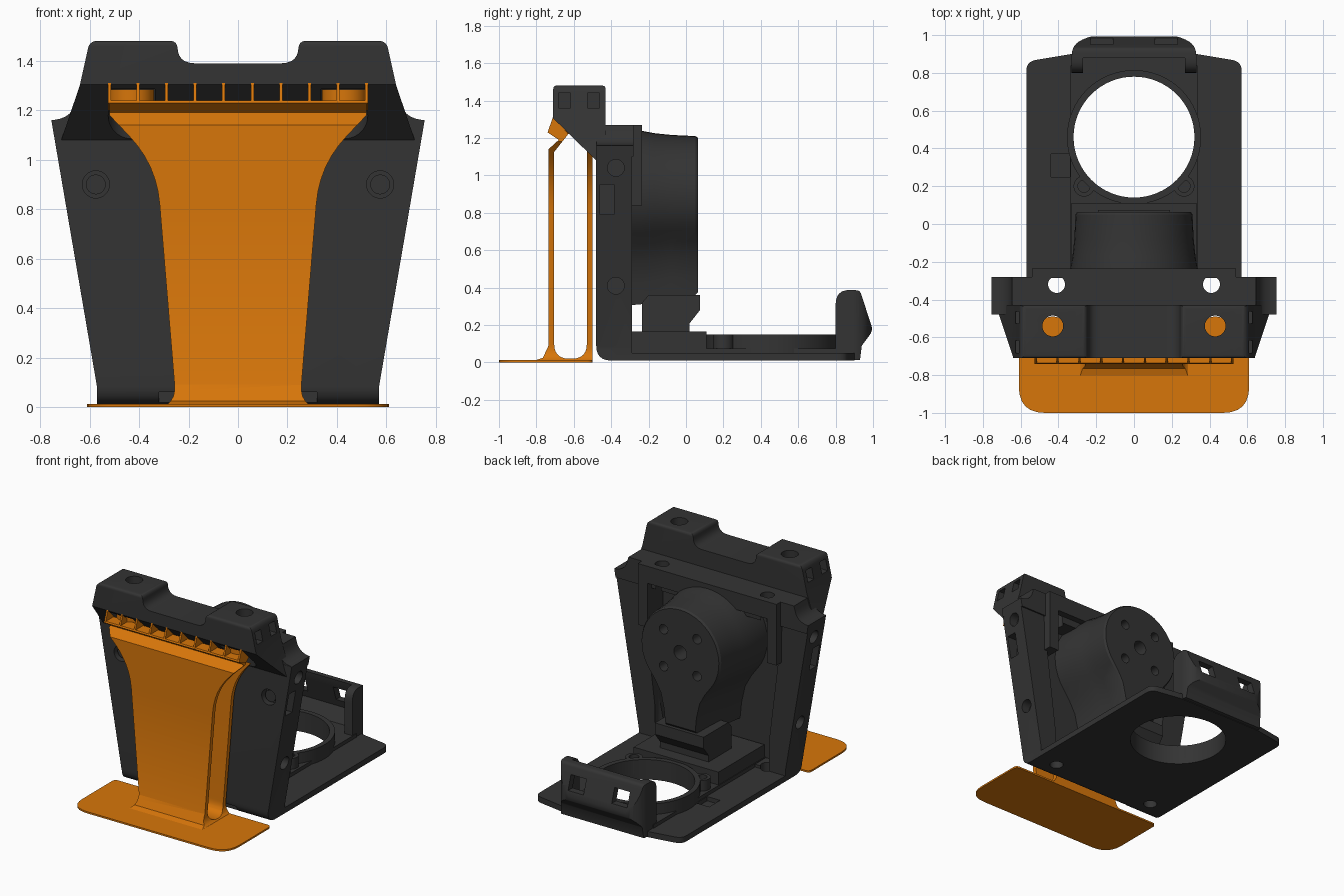
import bpy, bmesh, math
from math import sin, cos, radians
from mathutils import Vector

if "Cube" in bpy.data.objects:
    bpy.data.objects.remove(bpy.data.objects["Cube"])


def material(name, rgb):
    m = bpy.data.materials.new(name)
    m.use_nodes = True
    m.diffuse_color = (*rgb, 1)
    m.node_tree.nodes["Principled BSDF"].inputs["Base Color"].default_value = (*rgb, 1)
    return m


DARK = material("charcoal plastic", (0.034, 0.034, 0.034))
ORANGE = material("orange plastic", (0.68, 0.18, 0.003))


def make(name, bm, mat):
    bmesh.ops.recalc_face_normals(bm, faces=bm.faces)
    if bm.calc_volume(signed=True) < 0:
        bmesh.ops.reverse_faces(bm, faces=bm.faces)
    me = bpy.data.meshes.new(name)
    bm.to_mesh(me)
    bm.free()
    me.materials.append(mat)
    ob = bpy.data.objects.new(name, me)
    bpy.context.collection.objects.link(ob)
    return ob


def rounded(pts):
    """Fillet every corner that carries a third value, its radius."""
    out = []
    for i, p in enumerate(pts):
        c = Vector(p[:2])
        if len(p) < 3:
            out.append(c)
            continue
        a = c + (Vector(pts[i - 1][:2]) - c).normalized() * p[2]
        b = c + (Vector(pts[(i + 1) % len(pts)][:2]) - c).normalized() * p[2]
        for k in range(7):
            t = k / 6
            out.append(a * (1 - t) ** 2 + c * 2 * t * (1 - t) + b * t * t)
    return out


def mirrored(half):
    return half + [(-p[0], *p[1:]) for p in reversed(half)]


def place(axis, u, v, w):
    return {"x": (w, u, v), "y": (u, w, v), "z": (u, v, w)}[axis]


def loft(name, rings, axis, mat):
    """Skin a list of (level, outline) rings and cap the ends."""
    bm = bmesh.new()
    loops = [[bm.verts.new(place(axis, u, v, w)) for u, v in ring] for w, ring in rings]
    for a, b in zip(loops, loops[1:]):
        for i in range(len(a)):
            bm.faces.new((a[i - 1], a[i], b[i], b[i - 1]))
    bm.faces.new(loops[0])
    bm.faces.new(loops[-1])
    return make(name, bm, mat)


def prism(name, pts, axis, lo, hi, mat=DARK):
    ring = [tuple(p) for p in rounded(pts)]
    return loft(name, [(lo, ring), (hi, ring)], axis, mat)


def box(name, x0, x1, y0, y1, z0, z1, mat=DARK):
    return prism(name, [(x0, y0), (x1, y0), (x1, y1), (x0, y1)], "z", z0, z1, mat)


def cyl(name, u, v, r, axis, lo, hi, mat=DARK, n=40):
    ring = [(u + r * cos(math.tau * i / n), v + r * sin(math.tau * i / n)) for i in range(n)]
    return loft(name, [(lo, ring), (hi, ring)], axis, mat)


def boolean(ob, tools, op="DIFFERENCE"):
    for t in tools:
        mod = ob.modifiers.new("cut", "BOOLEAN")
        mod.object, mod.operation, mod.solver = t, op, "EXACT"
        bpy.context.view_layer.objects.active = ob
        bpy.ops.object.modifier_apply(modifier=mod.name)
        bpy.data.objects.remove(t)
    return ob


# Orange stand: foot plate and hollow flared column
prism("stand_foot", mirrored([(0.61, -1, 0.14), (0.61, -0.5, 0.03)]), "z", 0, 0.012, ORANGE)
column_side = [(-0.82, 0.006), (-0.765, 0.025), (-0.735, 0.09), (-0.735, 1.14), (-0.68, 1.19),
               (-0.74, 1.23), (-0.735, 1.24), (-0.65, 1.24), (-0.63, 1.22), (-0.705, 1.125),
               (-0.705, 0.02, 0.08), (-0.53, 0.02, 0.08), (-0.53, 1.13), (-0.5, 1.1), (-0.5, 0.006)]
column_front = mirrored([(0.34, -0.01), (0.25, 0.01, 0.08), (0.33, 0.98, 0.16), (0.52, 1.18), (0.52, 1.3)])
column = prism("stand_column", column_side, "x", -0.6, 0.6, ORANGE)
boolean(column, [prism("column_outline", column_front, "y", -0.9, -0.4)], "INTERSECT")

# Row of fins and two support pads under the head
for i in range(10):
    x = -0.52 + i * 1.04 / 9
    prism(f"tray_fin_{i + 1}", [(-0.74, 1.23), (-0.712, 1.31), (-0.63, 1.225), (-0.66, 1.2)],
          "x", x - 0.006, x + 0.006, ORANGE)
for s, side in ((1, "left"), (-1, "right")):
    cyl(f"{side}_support_pad", s * 0.43, -0.58, 0.09, "z", 1.22, 1.285, ORANGE)

# Upright panel with rear side flanges
panel = prism("upright_panel", mirrored([(0.57, 0.01), (0.57, 0.08), (0.755, 1.16)]), "y", -0.48, -0.29)
boolean(panel, [prism("panel_side", [(-0.48, 0.01, 0.08), (-0.48, 1.16), (-0.29, 1.16), (-0.29, 0.01)],
                      "x", -1, 1)], "INTERSECT")
cuts = [prism("recess", mirrored([(0.42, 0.07), (0.56, 1.2)]), "y", -0.41, -0.2),
        box("stand_recess", -0.32, 0.32, -0.6, -0.44, -0.1, 0.06)]
for s in (1, -1):
    cuts.append(cyl("front_hole", s * 0.575, 0.9, 0.055, "y", -0.6, -0.43))
    cuts.append(cyl("vertical_hole", s * 0.41, -0.32, 0.045, "z", -0.1, 1.5))
    for z in (0.41, 1.04):
        face = 0.57 + (z - 0.08) * 0.171
        lo, hi = sorted((s * (face - 0.06), s * (face + 0.1)))
        cuts.append(cyl("side_hole", -0.375, z, 0.045, "x", lo, hi))
    lo, hi = sorted((s * 0.64, s * 0.85))
    cuts.append(box("side_window", lo, hi, -0.46, -0.385, 0.79, 0.95))
boolean(panel, cuts)
for s, side in ((1, "left"), (-1, "right")):
    cyl(f"{side}_front_screw", s * 0.575, 0.9, 0.04, "y", -0.46, -0.42)

# Head: front outline crossed with a side outline, notch in the top
head_front = mirrored([(0.245, 1.39, 0.07), (0.245, 1.48, 0.03), (0.6, 1.48, 0.03), (0.64, 1.3), (0.725, 1.05)])
head_side = [(-0.71, 1.48, 0.02), (-0.43, 1.48, 0.02), (-0.43, 1.1), (-0.47, 1.07), (-0.71, 1.305)]
head = prism("head", head_side, "x", -1, 1)
boolean(head, [prism("head_outline", head_front, "y", -0.9, 0)], "INTERSECT")
cuts = []
for s in (1, -1):
    cuts += [cyl("top_hole", s * 0.43, -0.54, 0.055, "z", 1.2, 1.6),
             cyl("pad_pocket", s * 0.43, -0.58, 0.095, "z", 0.9, 1.286),
             box("pad_slot", s * 0.43 - 0.095, s * 0.43 + 0.095, -0.8, -0.58, 1.2, 1.286)]
    for y in (-0.65, -0.495):
        lo, hi = sorted((s * 0.55, s * 0.8))
        cuts.append(box("head_window", lo, hi, y - 0.032, y + 0.032, 1.36, 1.44))
boolean(head, cuts)

# Shoulder behind the head, curving out into the side wings
shoulder = prism("shoulder", mirrored([(0.645, 1.27), (0.67, 1.17, 0.07), (0.755, 1.16), (0.745, 1.1)]),
                 "y", -0.478, -0.28)
boolean(shoulder, [cyl("through_hole", s * 0.41, -0.32, 0.045, "z", 0.9, 1.5) for s in (1, -1)])

# Rear crossbar and hanging straps
box("rear_crossbar", -0.48, 0.48, -0.285, -0.235, 1.15, 1.27)
for s, side in ((1, "left"), (-1, "right")):
    lo, hi = sorted((s * 0.465, s * 0.54))
    box(f"{side}_strap", lo, hi, -0.41, -0.235, 0.84, 1.27)


# Teardrop motor housing
def teardrop(k):
    right = [(0.12, 0.36), (0.13, 0.46), (0.155, 0.57), (0.2, 0.65)]
    arc = [(0.31 * cos(radians(a)), 0.9 + 0.31 * sin(radians(a))) for a in range(-38, 219, 8)]
    pts = right + arc + [(-x, z) for x, z in reversed(right)]
    return [(x * k, 0.9 + (z - 0.9) * k) for x, z in pts]


housing = loft("motor_housing", [(y, teardrop(k)) for y, k in (
    (-0.42, 1.12), (-0.235, 1.09), (-0.17, 1.05), (-0.08, 1.02), (0.05, 1.0), (0.064, 0.97))], "y", DARK)
cuts = [cyl("shaft_hole", 0, 0.9, 0.05, "y", -0.05, 0.2)]
for sx in (1, -1):
    for sz in (1, -1):
        cuts.append(cyl("screw_hole", sx * 0.13, 0.9 + sz * 0.13, 0.033, "y", -0.05, 0.2))
boolean(housing, cuts)

# Neck block joining housing and base
prism("neck_block", [(-0.235, 0.1), (-0.235, 0.32), (-0.2, 0.36), (0.075, 0.36), (0.075, 0.28),
                     (0.02, 0.21), (0.02, 0.1)], "x", -0.19, 0.19)

# Base plate with the large round opening
base = prism("base_plate", mirrored([(0.57, -0.41, 0.03), (0.57, 0.86, 0.05), (0.33, 0.9)]), "z", 0.01, 0.05)
deck = box("base_deck", -0.335, 0.335, -0.41, 0.84, 0.03, 0.075)
ring = cyl("opening_ring", 0, 0.46, 0.355, "z", 0.03, 0.15, n=64)
box("base_step", -0.33, 0.33, -0.4, 0.11, 0.06, 0.165)
for part in (base, deck, ring):
    boolean(part, [cyl("opening", 0, 0.46, 0.32, "z", -0.1, 0.4, n=64)])
boolean(base, [cyl("corner_hole", s * 0.41, -0.32, 0.045, "z", -0.1, 0.3) for s in (1, -1)]
        + [box("clip_pocket", -0.44, -0.34, 0.25, 0.37, 0.02, 0.2)])
for s, side in ((1, "left"), (-1, "right")):
    boss = cyl(f"{side}_base_boss", s * 0.265, 0.2, 0.055, "z", 0.05, 0.15)
    boolean(boss, [cyl("boss_hole", s * 0.265, 0.2, 0.032, "z", 0.1, 0.3),
                   cyl("boss_trim", 0, 0.46, 0.32, "z", -0.1, 0.4, n=64)])

# Curved rear catch with two windows
catch = prism("rear_catch", [(0.8, 0.02), (0.8, 0.39, 0.08), (0.93, 0.385, 0.02), (1.0, 0.17, 0.03),
                             (0.94, 0.09), (0.93, 0.012)], "x", -0.5, 0.5)
boolean(catch, [prism("catch_outline", mirrored([(0.33, 0.7), (0.33, 0.95, 0.06), (0.22, 1.0, 0.055)]),
                      "z", -0.1, 0.6)], "INTERSECT")
boolean(catch, [prism("catch_hollow", [(0.7, 0.075), (0.7, 0.5), (0.88, 0.5), (0.88, 0.385),
                                       (0.95, 0.17), (0.9, 0.075)], "x", -0.27, 0.27)]
        + [box("catch_window", x - 0.06, x + 0.06, 0.75, 1.1, 0.22, 0.32) for x in (-0.17, 0.17)])

# Smooth shading with crisp edges
bpy.ops.object.select_all(action="DESELECT")
for ob in bpy.context.collection.objects:
    if ob.type == "MESH":
        ob.select_set(True)
        bpy.context.view_layer.objects.active = ob
bpy.ops.object.shade_smooth_by_angle(angle=radians(30))
